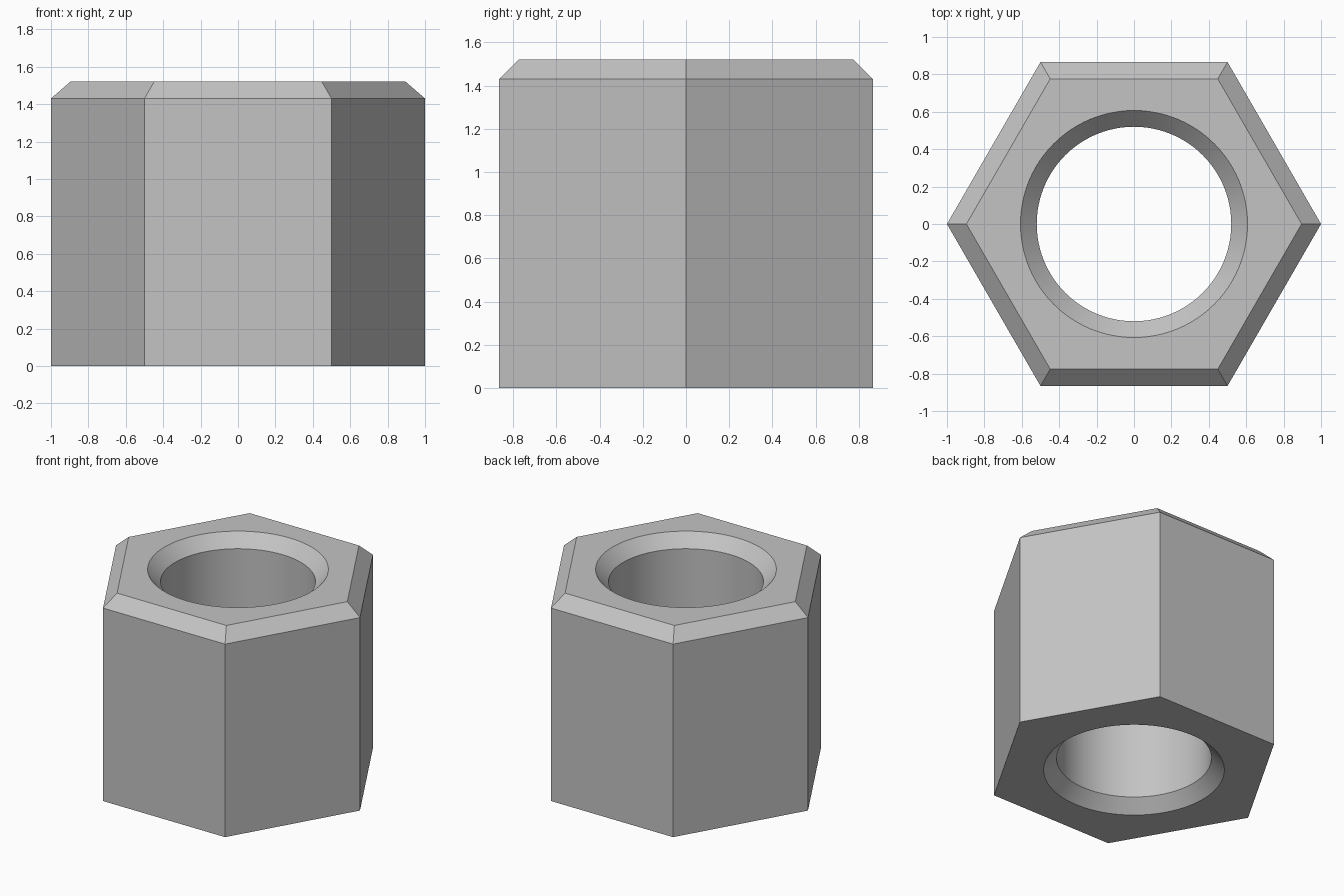
import bpy, bmesh
from math import cos, sin, tau, radians

cube = bpy.data.objects.get("Cube")
if cube:
    bpy.data.objects.remove(cube, do_unlink=True)

HEIGHT, CHAMFER = 1.52, 0.09
OUTER, OUTER_TOP = 1.0, 0.896
BORE, BORE_RIM = 0.52, 0.607
SIDES, SEGMENTS = 6, 96

# One steel grey material
steel = bpy.data.materials.new("steel_grey")
steel.use_nodes = True
grey = (0.55, 0.55, 0.55, 1)
steel.diffuse_color = grey
steel.node_tree.nodes["Principled BSDF"].inputs["Base Color"].default_value = grey

bm = bmesh.new()


def ring(count, radius, z):
    return [bm.verts.new((radius * cos(tau * i / count), radius * sin(tau * i / count), z))
            for i in range(count)]


def loop_edges(verts):
    edges = []
    for i, v in enumerate(verts):
        w = verts[i - 1]
        edges.append(bm.edges.get((w, v)) or bm.edges.new((w, v)))
    return edges


def wall(profile, count):
    """Skin a stack of rings; returns the first and last ring."""
    rings = [ring(count, r, z) for r, z in profile]
    for low, high in zip(rings, rings[1:]):
        for i in range(count):
            bm.faces.new((low[i - 1], low[i], high[i], high[i - 1]))
    return rings[0], rings[-1]


# Hexagonal outside with a chamfered top edge
hex_low, hex_high = wall([(OUTER, 0), (OUTER, HEIGHT - CHAMFER), (OUTER_TOP, HEIGHT)], SIDES)

# Round bore, countersunk at both ends
bore_low, bore_high = wall([(BORE_RIM, 0), (BORE, CHAMFER),
                            (BORE, HEIGHT - CHAMFER), (BORE_RIM, HEIGHT)], SEGMENTS)

# Flat end faces between the hexagon and the bore
for outer, inner in ((hex_low, bore_low), (hex_high, bore_high)):
    bmesh.ops.triangle_fill(bm, use_beauty=True, use_dissolve=False,
                            edges=loop_edges(outer) + loop_edges(inner))

bmesh.ops.recalc_face_normals(bm, faces=bm.faces)
mesh = bpy.data.meshes.new("hex_nut")
bm.to_mesh(mesh)
bm.free()
mesh.materials.append(steel)

nut = bpy.data.objects.new("hex_nut", mesh)
bpy.context.collection.objects.link(nut)
bpy.ops.object.select_all(action="DESELECT")
nut.select_set(True)
bpy.context.view_layer.objects.active = nut
bpy.ops.object.shade_smooth_by_angle(angle=radians(30))
